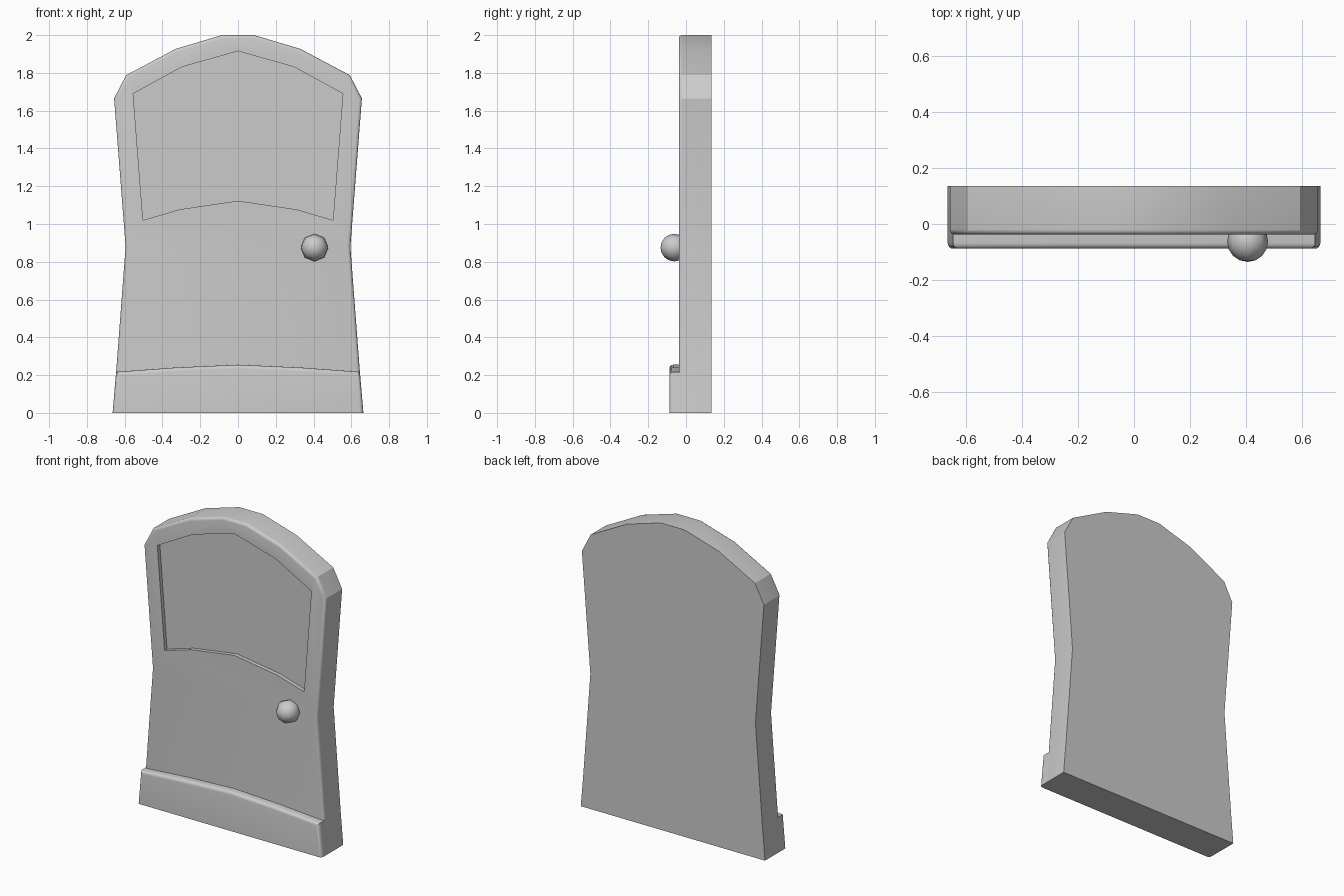
import bpy, bmesh, math

if "Cube" in bpy.data.objects:
    bpy.data.objects.remove(bpy.data.objects["Cube"])


def mirrored(half):
    """Close a right-hand half profile (x, z) by mirroring it over x = 0."""
    return half + [(-x, z) for x, z in reversed(half) if x > 0]


def smooth(obj):
    bpy.ops.object.select_all(action='DESELECT')
    obj.select_set(True)
    bpy.context.view_layer.objects.active = obj
    bpy.ops.object.shade_smooth_by_angle(angle=math.radians(30))


def prism(name, half, y_front, y_back, bevel=0.0):
    """Extrude a profile along y, rounding the front rim except on the ground."""
    bm = bmesh.new()
    pts = mirrored(half)
    front = [bm.verts.new((x, y_front, z)) for x, z in pts]
    back = [bm.verts.new((x, y_back, z)) for x, z in pts]
    bm.faces.new(front)
    bm.faces.new(back[::-1])
    n = len(pts)
    for i in range(n):
        j = (i + 1) % n
        bm.faces.new((front[i], back[i], back[j], front[j]))
    bmesh.ops.recalc_face_normals(bm, faces=bm.faces)
    if bevel:
        rim = [e for e in bm.edges
               if all(abs(v.co.y - y_front) < 1e-5 for v in e.verts)
               and max(v.co.z for v in e.verts) > 1e-4]
        bmesh.ops.bevel(bm, geom=rim, offset=bevel, segments=4,
                        profile=0.5, affect='EDGES')
    mesh = bpy.data.meshes.new(name)
    bm.to_mesh(mesh)
    bm.free()
    obj = bpy.data.objects.new(name, mesh)
    bpy.context.collection.objects.link(obj)
    return obj


# Door slab with pinched waist and faceted arch
slab = prism("door_slab",
             [(0.664, 0), (0.645, 0.22), (0.595, 0.88), (0.656, 1.665),
              (0.592, 1.788), (0.33, 1.927), (0.085, 2.0)],
             -0.038, 0.135, 0.018)

# Shallow recessed panel in the upper half
cutter = prism("panel_cutter",
               [(0, 1.123), (0.31, 1.077), (0.503, 1.02), (0.555, 1.69),
                (0.295, 1.832), (0, 1.915)],
               -0.2, -0.012)
cutter.hide_render = True
mod = slab.modifiers.new("recess", 'BOOLEAN')
mod.operation = 'DIFFERENCE'
mod.solver = 'EXACT'
mod.object = cutter
bpy.context.view_layer.objects.active = slab
bpy.ops.object.modifier_apply(modifier=mod.name)
bpy.data.objects.remove(cutter, do_unlink=True)
smooth(slab)

# Kick plate with a gently arched top
plate = prism("kick_plate",
              [(0.664, 0), (0.645, 0.217), (0.33, 0.24), (0, 0.255)],
              -0.088, -0.01, 0.02)
smooth(plate)

# Round knob, eight-sided from the front
bpy.ops.mesh.primitive_uv_sphere_add(segments=8, ring_count=8, radius=0.073,
                                     location=(0.405, -0.062, 0.875),
                                     rotation=(math.pi / 2, 0, 0))
knob = bpy.context.object
knob.name = "door_knob"
bpy.ops.object.transform_apply(location=False, rotation=True, scale=False)
bpy.ops.object.shade_smooth_by_angle(angle=math.radians(50))
